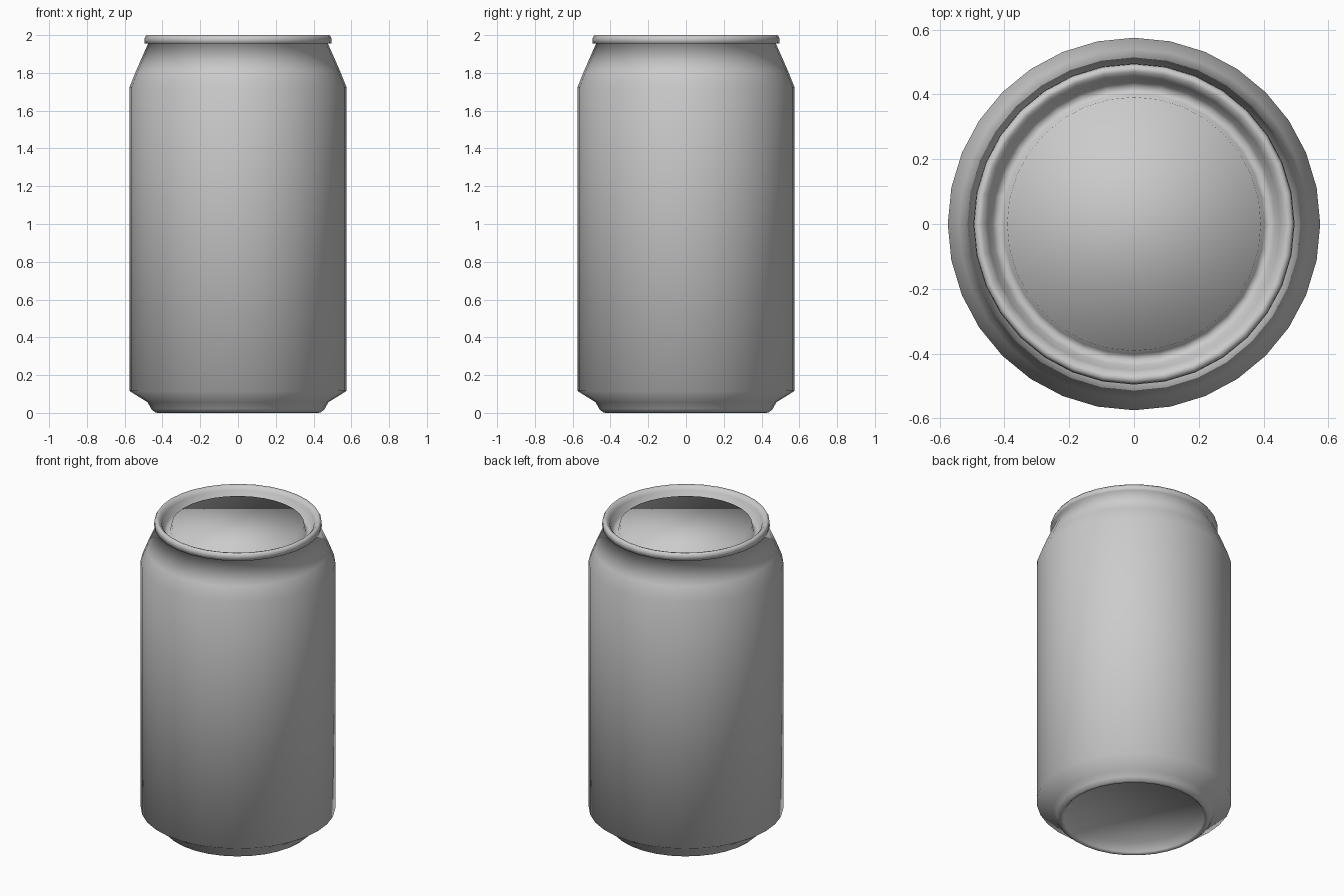
import bpy, bmesh, math

if "Cube" in bpy.data.objects:
    bpy.data.objects.remove(bpy.data.objects["Cube"])

SEGMENTS = 32

# one plain metal colour
metal = bpy.data.materials.new("bare grey metal")
metal.diffuse_color = (0.6, 0.6, 0.6, 1)
metal.use_nodes = True
metal.node_tree.nodes["Principled BSDF"].inputs["Base Color"].default_value = metal.diffuse_color

# cross-section (radius, height), from under-side centre up to the lid panel
profile = [
    (0.385, 0.06), (0.415, 0.01), (0.425, 0.0),               # recessed base
    (0.44, 0.003), (0.46, 0.022), (0.478, 0.056),             # foot ring
    (0.575, 0.116), (0.575, 1.722),                           # straight wall
    (0.54, 1.81), (0.476, 1.955),                             # neck
    (0.496, 1.955), (0.494, 1.985), (0.485, 2.0), (0.47, 1.997),  # rim
    (0.452, 1.975), (0.437, 1.92), (0.42, 1.91), (0.402, 1.915),  # lid groove
    (0.392, 1.965),                                           # lid panel edge
]


def lathe(name, points):
    """Spin a profile round z and close both ends with flat caps."""
    bm = bmesh.new()
    rings = []
    for r, z in points:
        rings.append([bm.verts.new((r * math.cos(2 * math.pi * i / SEGMENTS),
                                    r * math.sin(2 * math.pi * i / SEGMENTS), z))
                      for i in range(SEGMENTS)])
    for low, high in zip(rings, rings[1:]):
        for i in range(SEGMENTS):
            j = (i + 1) % SEGMENTS
            bm.faces.new((low[i], low[j], high[j], high[i]))
    bm.faces.new(rings[0][::-1])
    bm.faces.new(rings[-1])
    for f in bm.faces:
        f.smooth = True
    mesh = bpy.data.meshes.new(name)
    bm.to_mesh(mesh)
    bm.free()
    mesh.materials.append(metal)
    obj = bpy.data.objects.new(name, mesh)
    bpy.context.collection.objects.link(obj)
    return obj


lathe("drink_can", profile)
